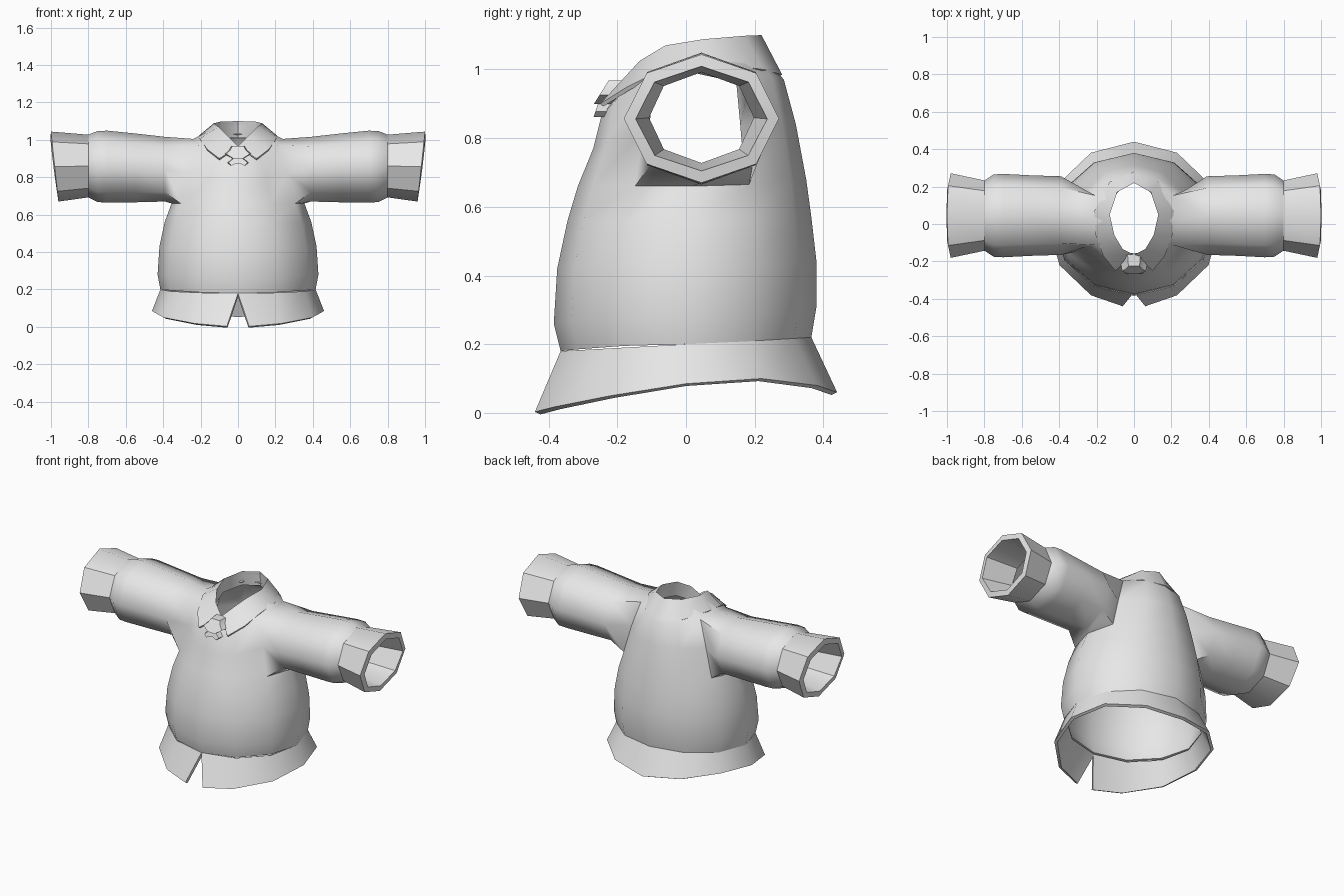
import bpy, bmesh
from math import sin, cos, radians, pi

cube = bpy.data.objects.get("Cube")
if cube:
    bpy.data.objects.remove(cube)

cloth = bpy.data.materials.new("grey cloth")
cloth.use_nodes = True
cloth.diffuse_color = (0.8, 0.8, 0.8, 1)
cloth.node_tree.nodes["Principled BSDF"].inputs["Base Color"].default_value = (0.8, 0.8, 0.8, 1)


def finish(name, bm, thickness=0, angle=60):
    """Turn a bmesh into a smooth object with cloth thickness on its inner side."""
    mesh = bpy.data.meshes.new(name)
    bm.to_mesh(mesh)
    bm.free()
    obj = bpy.data.objects.new(name, mesh)
    bpy.context.collection.objects.link(obj)
    mesh.materials.append(cloth)
    if thickness:
        mod = obj.modifiers.new("thickness", "SOLIDIFY")
        mod.thickness, mod.offset = thickness, -1
        bpy.context.view_layer.objects.active = obj
        bpy.ops.object.modifier_apply(modifier=mod.name)
    obj.data.shade_smooth()
    obj.data.set_sharp_from_angle(angle=radians(angle))
    return obj


def add_ring(bm, points):
    return [bm.verts.new(p) for p in points]


def bridge(bm, a, b, closed=True, flip=False, skip=()):
    n = len(a)
    for k in range(n if closed else n - 1):
        if k not in skip:
            j = (k + 1) % n
            quad = [a[k], a[j], b[j], b[k]]
            bm.faces.new(quad[::-1] if flip else quad)


def torso_ring(rx, front, back, z_side, z_front, z_back):
    points = []
    for k in range(12):
        c, s = cos(k * pi / 6), sin(k * pi / 6)
        z_end = z_back if s > 0 else z_front
        points.append((rx * c, (front + back) / 2 + (back - front) / 2 * s,
                       z_side + (z_end - z_side) * s * s))
    return points


def sleeve_ring(side, x, ry, zc, rz, slant=0):
    points = []
    for k in range(8):
        c, s = cos(k * pi / 4), sin(k * pi / 4)
        points.append((side * (x - slant * c), 0.045 + ry * s, zc - rz * c))
    return points


# Torso with an arm hole on each side, and sleeves grown from the holes
bm = bmesh.new()
torso = [
    (0.415, -0.365, 0.365, 0.20, 0.18, 0.22),
    (0.43, -0.385, 0.38, 0.28, 0.26, 0.31),
    (0.42, -0.375, 0.38, 0.43, 0.42, 0.44),
    (0.392, -0.345, 0.365, 0.56, 0.56, 0.57),
    (0.355, -0.315, 0.35, 0.66, 0.66, 0.68),
    (0.30, -0.27, 0.32, 0.84, 0.77, 0.84),
    (0.24, -0.245, 0.285, 1.005, 0.87, 0.97),
    (0.15, -0.20, 0.23, 1.05, 0.92, 1.04),
]
rings = [add_ring(bm, torso_ring(*row)) for row in torso]
for i in range(len(rings) - 1):
    bridge(bm, rings[i], rings[i + 1], skip=(11, 0, 5, 6) if i in (4, 5) else ())

sleeve = [
    (0.39, 0.21, 0.843, 0.173),
    (0.55, 0.215, 0.85, 0.184),
    (0.70, 0.223, 0.857, 0.192),
    (0.75, 0.22, 0.857, 0.19),
    (0.80, 0.187, 0.86, 0.168),
]
hole = [(4, 0), (4, 1), (5, 1), (6, 1), (6, 0), (6, 11), (5, 11), (4, 11)]
for side in (1, -1):
    last = [rings[r][k if side > 0 else (6 - k) % 12] for r, k in hole]
    for row in sleeve:
        ring = add_ring(bm, sleeve_ring(side, *row))
        bridge(bm, last, ring, flip=side < 0)
        last = ring
finish("shirt_body", bm, 0.015)

# Flared cuffs with thick rims
for side, name in ((1, "left_cuff"), (-1, "right_cuff")):
    bm = bmesh.new()
    a = add_ring(bm, sleeve_ring(side, 0.795, 0.187, 0.86, 0.167))
    b = add_ring(bm, sleeve_ring(side, 0.98, 0.226, 0.857, 0.187, 0.02))
    bridge(bm, a, b, flip=side < 0)
    finish(name, bm, 0.035, 40)

# Flared hem, split at the front
bm = bmesh.new()
low, high = [], []
hem_heights = [0.003, 0.018, 0.05, 0.085, 0.10, 0.08, 0.06]
for k in range(13):
    t = -pi / 2 + k * pi / 6
    y = 0.365 * sin(t)
    split = {0: 0.06, 12: -0.06}.get(k, 0)
    low.append((0.46 * cos(t) + split, 0.44 * sin(t), hem_heights[min(k, 12 - k)]))
    high.append((0.415 * cos(t), y, 0.20 + 0.055 * y))
bridge(bm, add_ring(bm, low), add_ring(bm, high), closed=False)
finish("hem", bm, 0.018, 40)

# Folded collar: inner stand, fold line and outer flap
fold = [(0, -0.165, 0.965), (0.06, -0.135, 1.025), (0.105, -0.06, 1.07),
        (0.13, 0.05, 1.088), (0.09, 0.17, 1.098), (0, 0.22, 1.1)]
flap = [(0.10, -0.25, 0.90), (0.165, -0.17, 0.95), (0.205, -0.06, 1.005),
        (0.212, 0.07, 1.02), (0.13, 0.225, 1.0), (0, 0.28, 0.985)]


def both_sides(points):
    return points + [(-x, y, z) for x, y, z in points[-2::-1]]


stand = [(x * 1.05, y * 1.02, z - 0.09) for x, y, z in fold]
bm = bmesh.new()
r_flap, r_fold, r_stand = [add_ring(bm, both_sides(p)) for p in (flap, fold, stand)]
bridge(bm, r_flap, r_fold, closed=False)
bridge(bm, r_fold, r_stand, closed=False)
finish("collar", bm, 0.012, 50)


def tie_piece(name, half, y_top, y_low, depth):
    """A symmetric slab whose front leans between two depths."""
    outline = half + [(-x, z) for x, z in half[::-1]]
    z0, z1 = half[-1][1], half[0][1]
    bm = bmesh.new()
    layers = []
    for d, grow in ((0, 0.85), (depth, 1)):
        layers.append(add_ring(bm, [
            (x * grow, y_low + (y_top - y_low) * (z - z0) / (z1 - z0) + d, z)
            for x, z in outline]))
    bm.faces.new(layers[0])
    bm.faces.new(layers[1][::-1])
    bridge(bm, layers[0], layers[1])
    bmesh.ops.recalc_face_normals(bm, faces=bm.faces)
    finish(name, bm, angle=40)


# Neckerchief knot and its two spread tails
tie_piece("tie_knot", [(0.035, 0.968), (0.05, 0.945), (0.075, 0.925), (0.03, 0.90)],
          -0.225, -0.268, 0.07)
tie_piece("tie_tails", [(0.026, 0.92), (0.03, 0.90), (0.06, 0.878), (0.04, 0.862), (0.012, 0.874)],
          -0.25, -0.265, 0.05)
